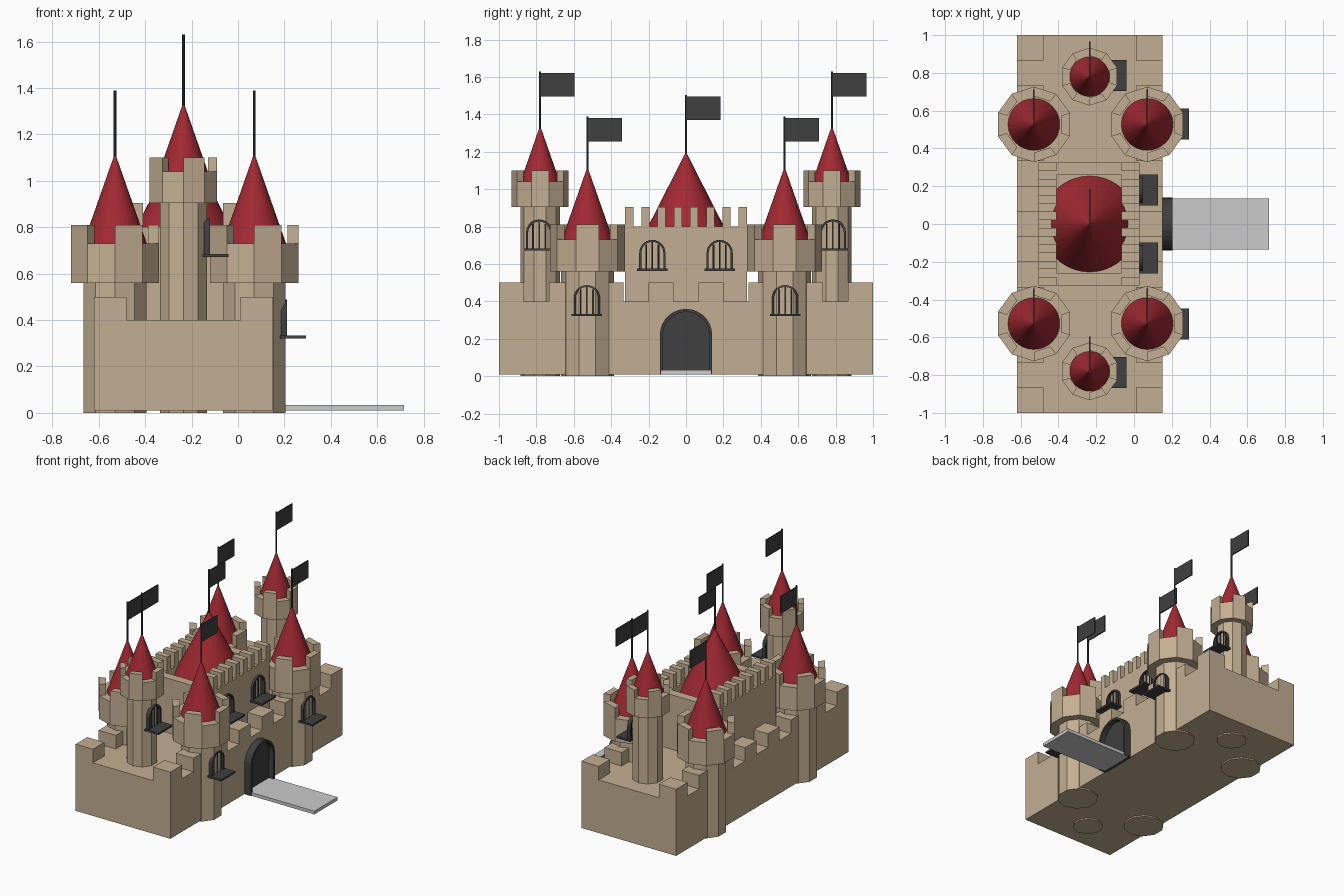
import bpy, bmesh
from math import sin, cos, pi, radians

if "Cube" in bpy.data.objects:
    bpy.data.objects.remove(bpy.data.objects["Cube"])


def material(name, rgb):
    m = bpy.data.materials.new(name)
    m.diffuse_color = (*rgb, 1)
    m.use_nodes = True
    m.node_tree.nodes["Principled BSDF"].inputs["Base Color"].default_value = m.diffuse_color
    return m


STONE = material("stone", (0.55, 0.43, 0.29))
RED = material("red_roof", (0.36, 0.022, 0.032))
DARK = material("dark_iron", (0.05, 0.05, 0.05))


def make(name, bm, mat=None):
    bmesh.ops.recalc_face_normals(bm, faces=bm.faces)
    me = bpy.data.meshes.new(name)
    bm.to_mesh(me)
    bm.free()
    ob = bpy.data.objects.new(name, me)
    bpy.context.collection.objects.link(ob)
    if mat:
        me.materials.append(mat)
    return ob


def extrude(bm, pts, vec):
    """Close a planar outline and extrude it by a vector."""
    face = bm.faces.new([bm.verts.new(p) for p in pts])
    res = bmesh.ops.extrude_face_region(bm, geom=[face], use_keep_orig=True)
    verts = [g for g in res["geom"] if isinstance(g, bmesh.types.BMVert)]
    bmesh.ops.translate(bm, verts=verts, vec=vec)


def side_prism(bm, yz, x0, x1):
    extrude(bm, [(x0, y, z) for y, z in yz], (x1 - x0, 0, 0))


def box(bm, x0, x1, y0, y1, z0, z1):
    side_prism(bm, [(y0, z0), (y1, z0), (y1, z1), (y0, z1)], x0, x1)


def ring_pt(c, r, deg, z):
    return (c[0] + r * cos(radians(deg)), c[1] + r * sin(radians(deg)), z)


def cylinder(bm, c, r, z0, z1, n, start=0.0):
    extrude(bm, [ring_pt(c, r, start + 360 * i / n, z0) for i in range(n)], (0, 0, z1 - z0))


def cone(name, c, r, z0, z1, n=32):
    bm = bmesh.new()
    base = [bm.verts.new(ring_pt(c, r, 360 * i / n, z0)) for i in range(n)]
    tip = bm.verts.new((c[0], c[1], z1))
    bm.faces.new(base)
    for i in range(n):
        bm.faces.new((base[i], base[(i + 1) % n], tip))
    make(name, bm, RED)


def crenellated(half, count, z0, z1, z2):
    """Wall outline in y/z with evenly spaced merlons."""
    step = 2 * half / (2 * count - 1)
    pts = [(half, z0), (-half, z0)]
    for i in range(count):
        a = -half + 2 * i * step
        if i:
            pts.append((a, z1))
        pts += [(a, z2), (a + step, z2)]
        if i < count - 1:
            pts.append((a + step, z1))
    return pts


def arch(y, half, z0, top, n=14):
    zc = top - half
    return ([(y - half, z0)]
            + [(y - half * cos(pi * i / n), zc + half * sin(pi * i / n)) for i in range(n + 1)]
            + [(y + half, z0)])


def arch_frame(bm, y, half, z0, top, t, x0, x1):
    side_prism(bm, arch(y, half, z0, top) + arch(y, half - t, z0, top - t)[::-1], x0, x1)


def flag(name, c, z0, top):
    bm = bmesh.new()
    cylinder(bm, c, 0.006, z0 - 0.03, top, 8)
    box(bm, c[0] - 0.004, c[0] + 0.004, c[1], c[1] + 0.185, top - 0.135, top - 0.008)
    make(name, bm, DARK)


def window(name, x, y, z):
    """Arched frame with bars and a ledge, on a wall facing +x."""
    bm = bmesh.new()
    arch_frame(bm, y, 0.07, z, z + 0.163, 0.011, x - 0.015, x + 0.012)
    for dy, h in ((-0.033, 0.138), (0, 0.155), (0.033, 0.138)):
        cylinder(bm, (x + 0.003, y + dy), 0.005, z, z + h, 6)
    box(bm, x - 0.02, x + 0.092, y - 0.082, y + 0.082, z - 0.004, z + 0.009)
    make(name, bm, DARK)


def tower(name, c, r_shaft, r_head, r_in, z_head, z_floor, z_top, r_cone, z_tip, z_flag):
    bm = bmesh.new()
    cylinder(bm, c, r_shaft, 0, z_head + 0.01, 10, 18)
    cylinder(bm, c, r_head, z_head, z_floor, 10, 18)
    for i in range(5):  # merlons on every other side
        a = -18 + 72 * i
        quad = [ring_pt(c, r, d, z_floor) for r, d in
                ((r_head, a), (r_head, a + 36), (r_in, a + 36), (r_in, a))]
        extrude(bm, quad, (0, 0, z_top - z_floor))
    make(name, bm, STONE)
    cone(name + "_roof", c, r_cone, z_floor, z_tip)
    flag(name + "_flag", c, z_tip, z_flag)


CX = -0.235

# Outer wall block with crenellated long sides
bm = bmesh.new()
outline = crenellated(1.0, 8, 0.01, 0.4, 0.5)
side_prism(bm, outline, -0.62, -0.48)
side_prism(bm, outline, 0.01, 0.15)
box(bm, -0.48, 0.01, -1, 1, 0.01, 0.4)
make("outer_wall", bm, STONE)

# Central keep with a sunken roof floor
bm = bmesh.new()
outline = crenellated(0.325, 8, 0.39, 0.8, 0.905)
side_prism(bm, outline, -0.505, -0.41)
side_prism(bm, outline, -0.065, 0.03)
for s in (-1, 1):
    ya, yb = sorted((s * 0.26, s * 0.325))
    box(bm, -0.41, -0.065, ya, yb, 0.39, 0.8)
box(bm, -0.41, -0.065, -0.26, 0.26, 0.39, 0.7)
make("keep", bm, STONE)
cone("keep_roof", (CX, 0), 0.254, 0.7, 1.2, 40)
flag("keep_flag", (CX, 0), 1.2, 1.505)

# Towers and windows, mirrored front to back
for s, side in ((-1, "front"), (1, "back")):
    for x, lr in ((-0.53, "left"), (0.07, "right")):
        tower(f"{side}_{lr}_tower", (x, s * 0.527), 0.142, 0.2, 0.15,
              0.56, 0.73, 0.81, 0.137, 1.12, 1.39)
    tower(f"{side}_tall_tower", (CX, s * 0.78), 0.106, 0.153, 0.111,
          0.905, 1.04, 1.1, 0.105, 1.34, 1.63)
    window(f"{side}_tower_window", 0.2, s * 0.53, 0.325)
    window(f"{side}_tall_tower_window", -0.132, s * 0.785, 0.675)
    window(f"{side}_keep_window", 0.035, s * 0.18, 0.566)

# Gate: deep arched frame with a door set inside
bm = bmesh.new()
arch_frame(bm, 0, 0.14, 0.01, 0.36, 0.016, 0.14, 0.203)
make("gate_frame", bm, DARK)
bm = bmesh.new()
side_prism(bm, arch(0, 0.126, 0.01, 0.346), 0.14, 0.165)
make("gate_door", bm, DARK)

# Lowered drawbridge
bm = bmesh.new()
box(bm, 0.165, 0.715, -0.135, 0.135, 0.01, 0.034)
make("drawbridge", bm)
